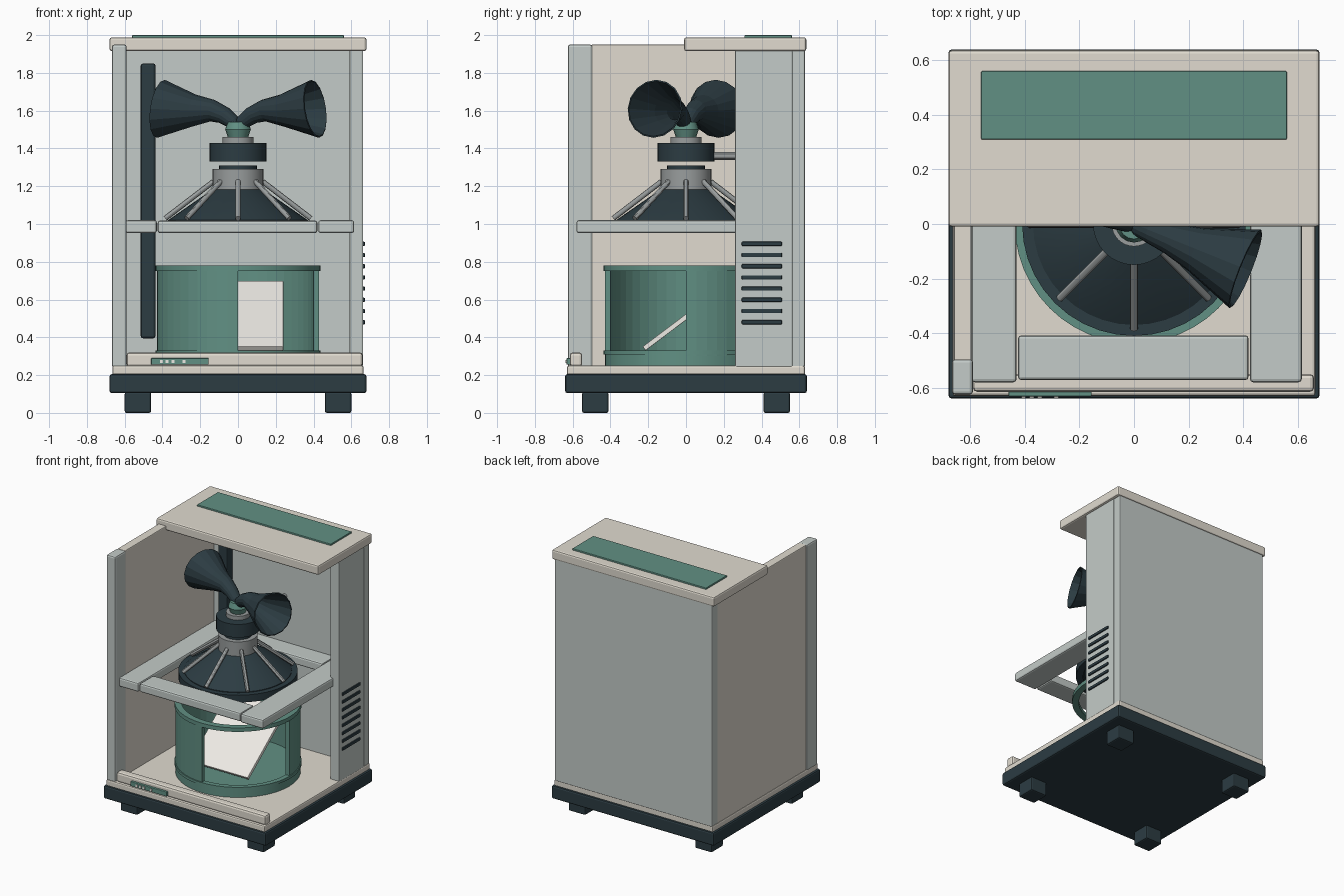
import bpy, bmesh, math
from mathutils import Vector, Matrix

if "Cube" in bpy.data.objects:
    bpy.data.objects.remove(bpy.data.objects["Cube"])


def material(name, rgb):
    m = bpy.data.materials.new(name)
    m.diffuse_color = (*rgb, 1)
    m.use_nodes = True
    m.node_tree.nodes["Principled BSDF"].inputs["Base Color"].default_value = m.diffuse_color
    return m


CREAM = material("cream", (0.75, 0.71, 0.63))
GREY = material("pale_grey", (0.55, 0.60, 0.58))
DARK = material("dark_slate", (0.025, 0.045, 0.055))
GREEN = material("sea_green", (0.12, 0.28, 0.23))
METAL = material("metal", (0.32, 0.34, 0.34))
WHITE = material("white", (0.85, 0.83, 0.78))


def finish(name, bm, mat, smooth=False):
    bmesh.ops.remove_doubles(bm, verts=bm.verts, dist=1e-5)
    bmesh.ops.recalc_face_normals(bm, faces=bm.faces)
    me = bpy.data.meshes.new(name)
    bm.to_mesh(me)
    bm.free()
    me.materials.append(mat)
    ob = bpy.data.objects.new(name, me)
    bpy.context.collection.objects.link(ob)
    if smooth:
        me.shade_smooth()
        me.set_sharp_from_angle(angle=math.radians(30))
    return ob


def box(name, x, y, z, mat, bevel=0.01):
    """Box from (min, max) ranges with softened edges."""
    bm = bmesh.new()
    bmesh.ops.create_cube(bm, size=1)
    for v in bm.verts:
        v.co = [(r[0] + r[1]) / 2 + c * (r[1] - r[0]) for r, c in zip((x, y, z), v.co)]
    ob = finish(name, bm, mat)
    if bevel:
        b = ob.modifiers.new("bevel", 'BEVEL')
        b.width, b.segments = bevel, 2
    return ob


def lathe(name, profile, mat, n=32, start=0, sweep=360, smooth=True):
    """Revolve a closed (radius, z) profile about z; partial sweeps get end caps."""
    bm = bmesh.new()
    full = sweep == 360
    rings = []
    for i in range(n + (not full)):
        a = math.radians(start + sweep * i / n)
        rings.append([bm.verts.new((r * math.cos(a), r * math.sin(a), z)) for r, z in profile])
    k = len(profile)
    for i in range(n):
        p, q = rings[i], rings[(i + 1) % len(rings)]
        for j in range(k):
            if profile[j][0] or profile[(j + 1) % k][0]:
                bm.faces.new((p[j], q[j], q[(j + 1) % k], p[(j + 1) % k]))
    if not full:
        bm.faces.new(rings[0])
        bm.faces.new(rings[-1])
    bmesh.ops.dissolve_degenerate(bm, dist=1e-5, edges=bm.edges)
    return finish(name, bm, mat, smooth)


def disc(name, r, z0, z1, mat, n=32):
    return lathe(name, [(0, z0), (r, z0), (r, z1), (0, z1)], mat, n)


def rod(name, a, b, r, mat):
    a, b = Vector(a), Vector(b)
    bm = bmesh.new()
    m = Matrix.Translation((a + b) / 2) @ (b - a).to_track_quat('Z', 'Y').to_matrix().to_4x4()
    bmesh.ops.create_cone(bm, cap_ends=True, segments=12, radius1=r, radius2=r,
                          depth=(b - a).length, matrix=m)
    return finish(name, bm, mat, True)


# Base, feet and floor
box("base_slab", (-.68, .68), (-.64, .64), (.105, .205), DARK, .012)
for sx in (-.53, .53):
    for sy in (-.48, .48):
        box("foot", (sx - .07, sx + .07), (sy - .07, sy + .07), (0, .11), DARK)
box("floor_panel", (-.665, .665), (-.63, .63), (.2, .25), CREAM)
box("front_lip", (-.59, .66), (-.615, -.55), (.245, .32), CREAM, .015)

# Control strip with indicator lights
box("control_strip", (-.46, -.155), (-.632, -.61), (.255, .29), GREEN, .004)
for x in (-.405, -.375, -.345, -.285):
    box("indicator", (x - .008, x + .008), (-.637, -.63), (.263, .281), WHITE, 0)

# Walls, front post and lid
box("left_wall", (-.66, -.595), (-.5, .57), (.24, 1.95), CREAM, .006)
box("front_left_post", (-.667, -.59), (-.625, -.495), (.24, 1.95), GREY, .012)
box("back_wall", (-.66, .66), (.56, .63), (.24, 1.93), GREY, .008)
box("right_wall", (.59, .663), (.26, .565), (.24, 1.93), GREY, .008)
box("lid", (-.68, .68), (-.01, .637), (1.915, 1.988), CREAM, .012)
box("lid_inset", (-.56, .56), (.31, .56), (1.98, 2.0), GREEN, .003)
for i in range(8):
    z = .48 + i * .0593
    box("vent_slat", (.655, .672), (.295, .508), (z - .011, z + .011), DARK, .004)

# Middle support frame
box("frame_front_rail", (-.425, .42), (-.572, -.408), (.952, 1.018), GREY, .012)
box("frame_back_rail", (-.425, .42), (.408, .565), (.952, 1.018), GREY, .012)
box("frame_left_rail", (-.595, -.43), (-.58, .575), (.952, 1.02), GREY, .012)
box("frame_right_rail", (.425, .615), (-.58, .575), (.952, 1.02), GREY, .012)

# Rear pole and the arm holding the collar
box("rear_pole", (-.515, -.437), (.495, .57), (.395, 1.85), DARK, .012)
rod("collar_arm", (0, .1, 1.36), (0, .57, 1.36), .02, METAL)

# Collection drum: open front-right quadrant, full rims
lathe("drum_wall", [(.40, .30), (.43, .30), (.43, .76), (.40, .76)], GREEN,
      36, 0, 270, smooth=False)
lathe("drum_top_rim", [(.39, .75), (.437, .75), (.437, .78), (.39, .78)], GREEN, 48)
disc("drum_floor", .43, .245, .315, GREEN, 48)
lathe("drum_bottom_rim", [(.40, .31), (.437, .31), (.437, .33), (.40, .33)], GREEN, 48)

# Sloping ramp inside the drum
ramp = box("sloping_ramp", (-.24, .24), (-.29, .29), (-.013, .013), WHITE, .003)
ramp.rotation_euler.x = math.radians(37)
ramp.location = (0, .01, .515)

# Funnel with spokes and neck
lathe("funnel", [(.11, 1.19), (.14, 1.18), (.37, 1.02), (.37, .99), (.35, .99), (.12, 1.16)], DARK, 40)
lathe("funnel_rim", [(.36, .96), (.41, .96), (.41, 1.015), (.36, 1.015)], DARK, 40)
disc("funnel_neck", .135, 1.17, 1.29, METAL)
disc("neck_cap", .10, 1.285, 1.31, DARK)
for i in range(8):
    a = i * math.pi / 4
    c, s = math.cos(a), math.sin(a)
    rod("spoke", (.13 * c, .13 * s, 1.225), (.385 * c, .385 * s, 1.03), .014, METAL)

# Collar and hub
disc("collar", .15, 1.33, 1.43, DARK)
disc("collar_cap", .082, 1.42, 1.46, METAL)
lathe("horn_hub", [(0, 1.45), (.05, 1.45), (.068, 1.50), (.055, 1.54), (0, 1.54)], GREEN, 16)

# Two opposed flared horns: radial distance, height, radius, tilt
HORN = [(0, 1.50, .03, 80), (.03, 1.54, .04, 50), (.08, 1.575, .048, 35),
        (.145, 1.60, .058, 12), (.25, 1.60, .085, 8), (.44, 1.61, .155, 8)]
for az in (-22, 158):
    bm = bmesh.new()
    prev = None
    for d, z, r, tilt in HORN:
        t = math.radians(tilt)
        ring = []
        for i in range(16):
            a = i * math.tau / 16
            h = r * math.sin(a)
            ring.append(bm.verts.new((d - h * math.sin(t), r * math.cos(a), z + h * math.cos(t))))
        if prev:
            for i in range(16):
                j = (i + 1) % 16
                bm.faces.new((prev[i], prev[j], ring[j], ring[i]))
        prev = ring
    bm.transform(Matrix.Rotation(math.radians(az), 4, 'Z'))
    horn = finish("flared_horn", bm, DARK)
    s = horn.modifiers.new("shell", 'SOLIDIFY')
    s.thickness = .008
